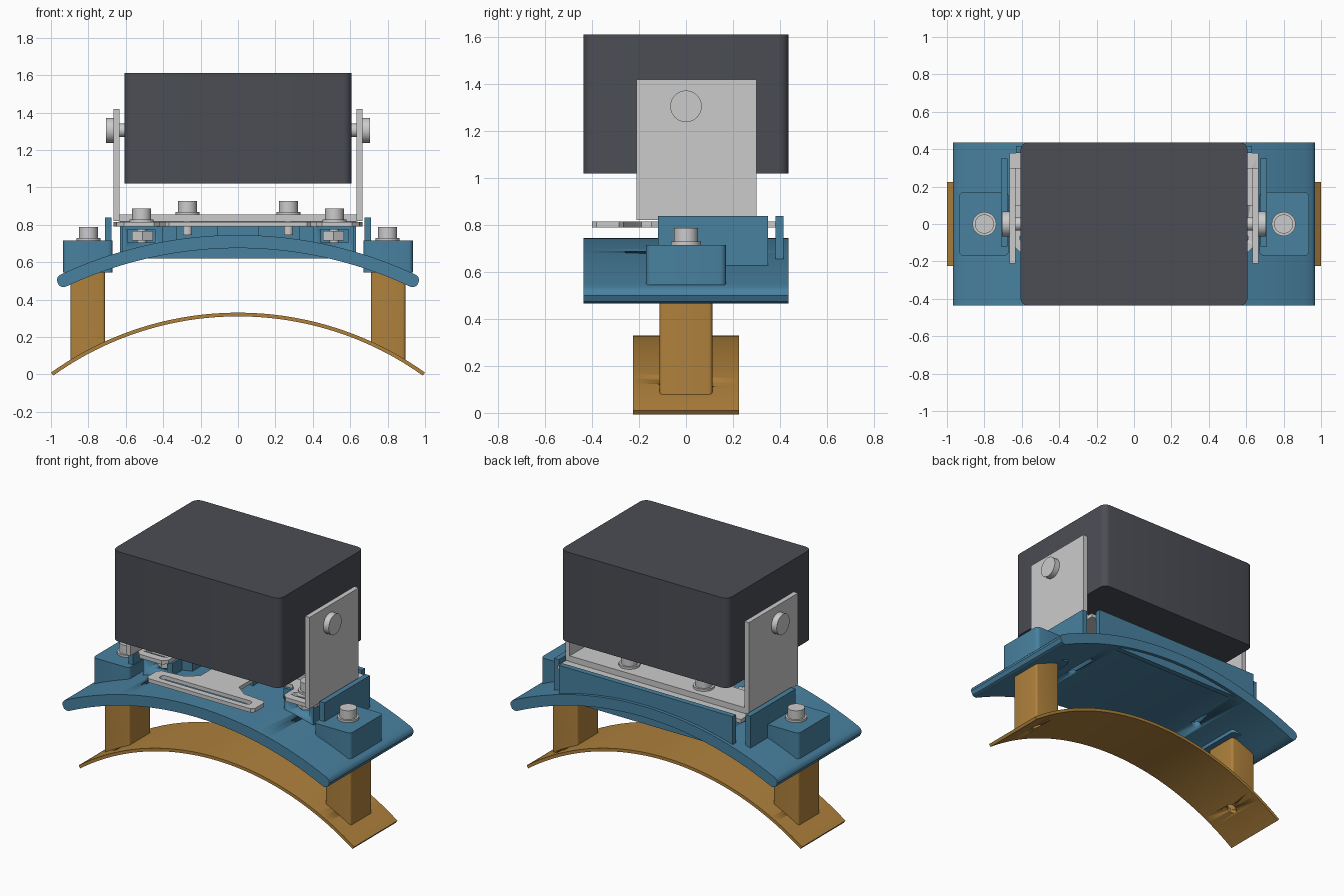
import bpy, bmesh, math
from mathutils import Matrix, Vector

if "Cube" in bpy.data.objects:
    bpy.data.objects.remove(bpy.data.objects["Cube"])


def mat(name, col):
    m = bpy.data.materials.new(name)
    m.diffuse_color = (*col, 1)
    m.use_nodes = True
    m.node_tree.nodes["Principled BSDF"].inputs["Base Color"].default_value = m.diffuse_color
    return m


BLUE = mat("blue", (0.065, 0.22, 0.35))
ORANGE = mat("orange", (0.43, 0.22, 0.045))
DARK = mat("dark", (0.07, 0.075, 0.09))


def finish(bm, name, m=None):
    bmesh.ops.recalc_face_normals(bm, faces=bm.faces)
    me = bpy.data.meshes.new(name)
    bm.to_mesh(me)
    bm.free()
    ob = bpy.data.objects.new(name, me)
    bpy.context.collection.objects.link(ob)
    if m:
        me.materials.append(m)
    bpy.ops.object.select_all(action='DESELECT')
    bpy.context.view_layer.objects.active = ob
    ob.select_set(True)
    bpy.ops.object.shade_smooth_by_angle(angle=math.radians(35))
    return ob


def round_edges(bm, axis, r, seg=4):
    """Bevel the straight edges that run along one axis."""
    es = [e for e in bm.edges
          if abs((e.verts[0].co - e.verts[1].co).normalized()[axis]) > 0.99]
    bmesh.ops.bevel(bm, geom=es, offset=r, segments=seg, affect='EDGES', profile=0.5)


def box(name, x, y, z, m=None, r=0, axis=2):
    bm = bmesh.new()
    size = (x[1] - x[0], y[1] - y[0], z[1] - z[0])
    mid = ((x[0] + x[1]) / 2, (y[0] + y[1]) / 2, (z[0] + z[1]) / 2)
    bmesh.ops.create_cube(bm, size=1, matrix=Matrix.Translation(mid) @ Matrix.Diagonal((*size, 1)))
    if r:
        round_edges(bm, axis, r)
    return finish(bm, name, m)


def cyl(name, c, r, h, m=None, seg=32, along_x=False):
    bm = bmesh.new()
    mx = Matrix.Translation(c)
    if along_x:
        mx = mx @ Matrix.Rotation(math.pi / 2, 4, 'Y')
    bmesh.ops.create_cone(bm, cap_ends=True, segments=seg, radius1=r, radius2=r, depth=h, matrix=mx)
    return finish(bm, name, m)


def extrude(name, pts, lo, hi, plane, m=None, r=0):
    """Extrude a 2D outline: plane 'xz' goes along y, 'xy' along z."""
    bm = bmesh.new()
    co = [(a, lo, b) if plane == 'xz' else (a, b, lo) for a, b in pts]
    f = bm.faces.new([bm.verts.new(c) for c in co])
    d = Vector((0, hi - lo, 0)) if plane == 'xz' else Vector((0, 0, hi - lo))
    new = bmesh.ops.extrude_face_region(bm, geom=[f], use_keep_orig=True)
    bmesh.ops.translate(bm, vec=d, verts=[v for v in new['geom'] if isinstance(v, bmesh.types.BMVert)])
    if r:
        round_edges(bm, 2, r)
    return finish(bm, name, m)


def cut(ob, cutters):
    for c in cutters:
        mod = ob.modifiers.new("cut", 'BOOLEAN')
        mod.object, mod.solver = c, 'EXACT'
        bpy.context.view_layer.update()
        dg = bpy.context.evaluated_depsgraph_get()
        me = bpy.data.meshes.new_from_object(ob.evaluated_get(dg))
        ob.modifiers.clear()
        ob.data = me
        bpy.data.objects.remove(c)


def arc_outline(R, t, cz, ang, end, n=48):
    """Curved strip section; end = (depth fraction, angle inset) points."""
    pts = []
    for i in range(n + 1):
        a = -ang + end[0][1] + 2 * (ang - end[0][1]) * i / n
        pts.append((R * math.sin(a), cz + R * math.cos(a)))
    for f, off in end[1:-1]:
        pts.append(((R - f * t) * math.sin(ang - off), cz + (R - f * t) * math.cos(ang - off)))
    for i in range(n + 1):
        a = ang - end[-1][1] - 2 * (ang - end[-1][1]) * i / n
        pts.append(((R - t) * math.sin(a), cz + (R - t) * math.cos(a)))
    for f, off in reversed(end[1:-1]):
        pts.append(((R - f * t) * math.sin(off - ang), cz + (R - f * t) * math.cos(off - ang)))
    return pts


def bolt(name, x, y, z, shank):
    cyl(name + "_washer", (x, y, z + 0.007), 0.064, 0.014)
    cyl(name + "_head", (x, y, z + 0.04), 0.051, 0.064)
    cyl(name + "_shank", (x, y, z - shank / 2), 0.025, shank)


# Curved base strip and upper saddle plate
base = extrude("base_strip", arc_outline(1.72, 0.02, -1.39, 0.62, [(0, 0), (1, 0)]),
               -0.225, 0.225, 'xz', ORANGE)
ends = [(0, 0.013), (0.09, 0.005), (0.3, 0), (0.7, 0), (0.91, 0.005), (1, 0.013)]
saddle = extrude("saddle_plate", arc_outline(2.23, 0.07, -1.485, 0.454, ends),
                 -0.437, 0.437, 'xz', BLUE)
cut(base, [cyl("c", (s * 0.8, 0, 0.1), 0.03, 0.4) for s in (-1, 1)])
cut(saddle, [cyl("c", (s * 0.51, 0, 0.6), 0.03, 0.6) for s in (-1, 1)])

for s, side in ((-1, "left"), (1, "right")):
    X = lambda a, b: (min(s * a, s * b), max(s * a, s * b))
    # Posts between the strips, with a screw bore from below
    post = extrude(side + "_post", [(s * 0.71, 0.17), (s * 0.895, 0.07), (s * 0.895, 0.5), (s * 0.71, 0.575)],
                   -0.112, 0.112, 'xz', ORANGE, 0.015)
    cut(post, [cyl("c", (s * 0.8, 0, 0.1), 0.03, 0.6)])
    # End bosses with bolts
    box(side + "_boss", X(0.67, 0.935), (-0.17, 0.17), (0.545, 0.715), BLUE, 0.025)
    bolt(side + "_boss_bolt", s * 0.8, 0, 0.715, 0.1)
    # Guide wall beside the bracket
    box(side + "_guide_wall", X(0.677, 0.712), (-0.12, 0.35), (0.6, 0.838), BLUE)
    # Nut housing under the slotted ear
    hous = box(side + "_nut_housing", X(0.405, 0.618), (-0.1, 0.11), (0.64, 0.79), BLUE)
    cut(hous, [box("c", X(0.445, 0.59), (-0.3, 0.075), (0.705, 0.775)),
               cyl("c", (s * 0.51, 0, 0.7), 0.03, 0.4)])
    cyl(side + "_nut", (s * 0.51, 0, 0.742), 0.065, 0.05, None, 6)
    bolt(side + "_ear_bolt", s * 0.515, 0, 0.815, 0.12)
    box(side + "_support_rib", X(0.33, 0.41), (0, 0.12), (0.68, 0.79), BLUE)
    # Bracket arm, pivot and bolt
    box(side + "_bracket_arm", X(0.634, 0.666), (-0.21, 0.3), (0.82, 1.42))
    cyl(side + "_pivot_head", (s * 0.685, 0, 1.305), 0.067, 0.04, None, 40, True)
    cyl(side + "_pivot_pin", (s * 0.64, 0, 1.305), 0.036, 0.08, None, 32, True)
    bolt(side + "_bracket_bolt", s * 0.27, 0.2, 0.855, 0.11)

# Back wall and centre support
box("back_wall", (-0.63, 0.63), (0.38, 0.416), (0.62, 0.838), BLUE)
box("centre_support", (-0.11, 0.11), (0, 0.3), (0.7, 0.79), BLUE)

# Slotted adjuster plate with front bar and two ears
half = [(0.37, -0.40), (0.39, -0.38), (0.39, -0.285), (0.37, -0.265), (0.22, -0.25), (0.14, -0.19),
        (0.14, 0.02), (0.38, 0.02), (0.42, -0.02), (0.42, -0.12), (0.45, -0.15), (0.61, -0.15), (0.65, -0.11),
        (0.665, 0.1), (0.665, 0.38)]
plate = extrude("adjuster_plate", half + [(-x, y) for x, y in reversed(half)], 0.79, 0.815, 'xy')
cut(plate, [box("c", (-0.33, 0.33), (-0.36, -0.31), (0.7, 0.9), None, 0.024)]
    + [box("c", (s * 0.53 - 0.08, s * 0.53 + 0.08), (-0.1, -0.05), (0.7, 0.9), None, 0.024) for s in (-1, 1)])

# Bracket base and the main body
box("bracket_base", (-0.64, 0.64), (0.1, 0.3), (0.817, 0.855))
box("body_box", (-0.608, 0.608), (-0.437, 0.437), (1.02, 1.61), DARK, 0.045)
